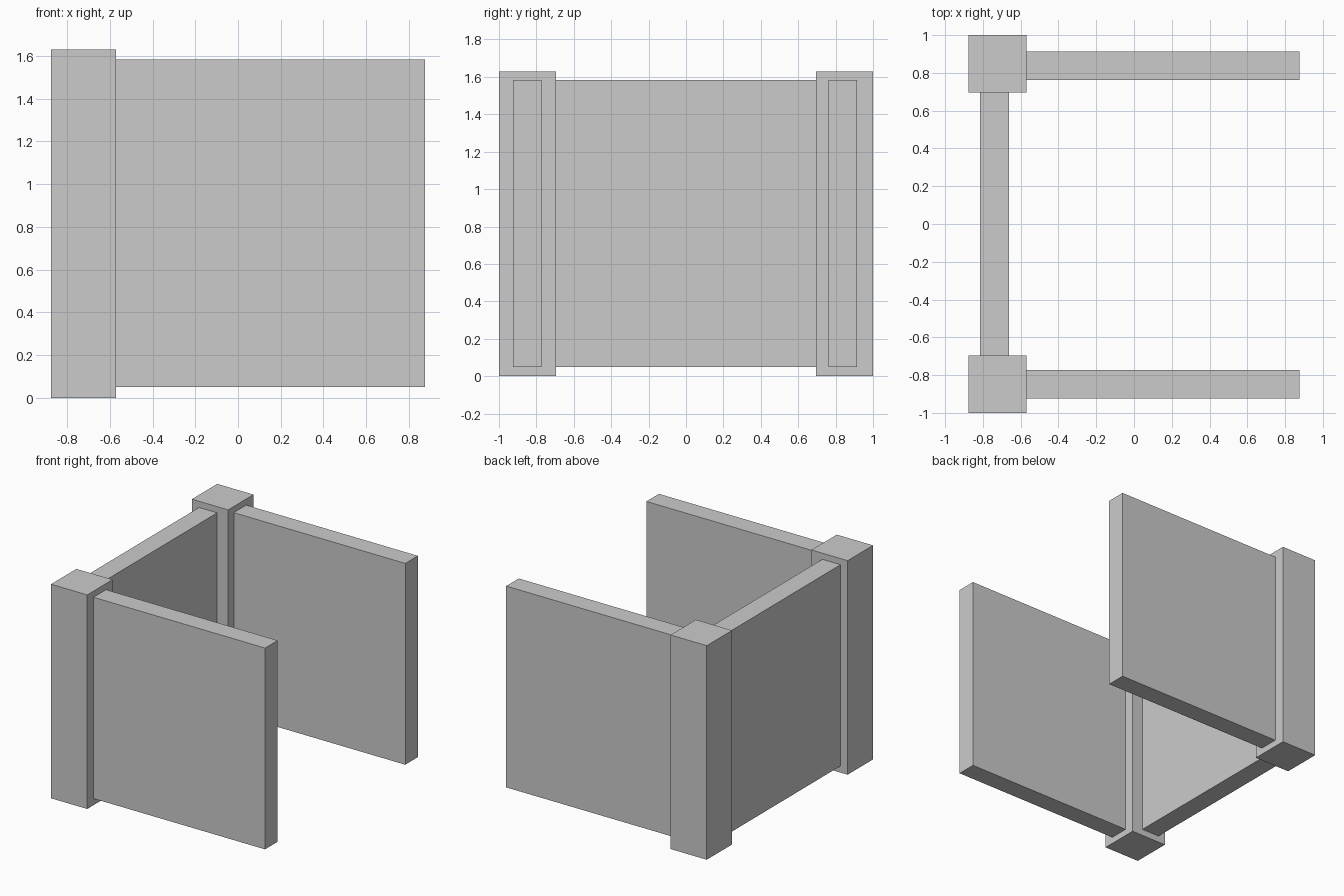
import bpy

if "Cube" in bpy.data.objects:
    bpy.data.objects.remove(bpy.data.objects["Cube"])


def box(name, x, y, z):
    """Box given its min/max extent on each axis."""
    bpy.ops.mesh.primitive_cube_add(size=1, location=[(a + b) / 2 for a, b in (x, y, z)])
    obj = bpy.context.object
    obj.name = name
    obj.scale = [b - a for a, b in (x, y, z)]
    bpy.ops.object.transform_apply(location=False, rotation=False, scale=True)
    return obj


POST = 0.305           # square post width
POST_X = (-0.875, -0.875 + POST)
POST_Z = (0, 1.63)
WALL_Z = (0.05, 1.583)

# Corner posts
box("front_post", POST_X, (-1, -1 + POST), POST_Z)
box("back_post", POST_X, (1 - POST, 1), POST_Z)

# Side walls running out from each post
box("front_wall", (POST_X[1], 0.875), (-0.924, -0.773), WALL_Z)
box("back_wall", (POST_X[1], 0.875), (0.763, 0.914), WALL_Z)

# Wall between the two posts
box("connecting_wall", (-0.815, -0.662), (-1 + POST, 1 - POST), WALL_Z)
